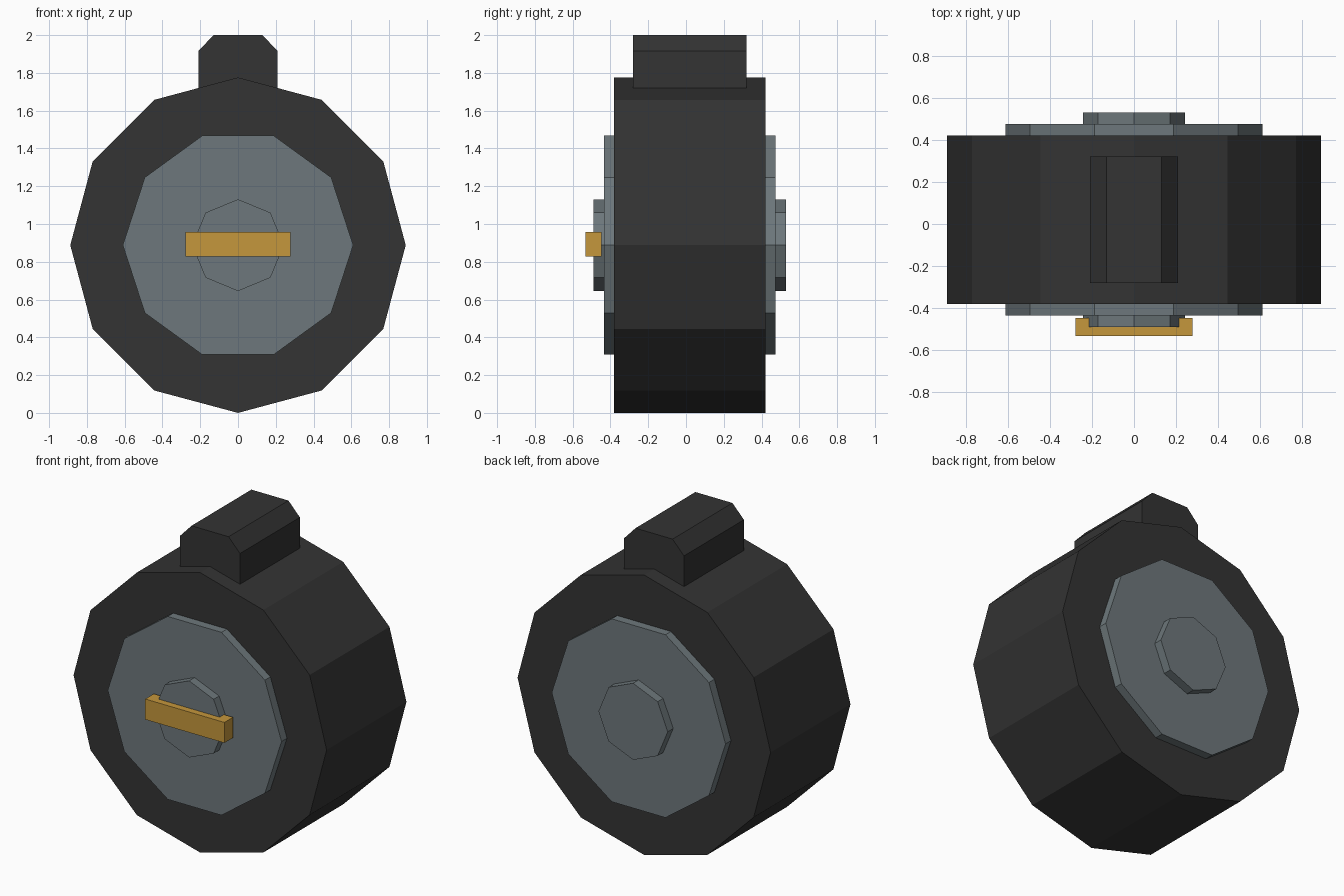
import bpy
import bmesh
from math import cos, sin, pi, radians

cube = bpy.data.objects.get("Cube")
if cube:
    bpy.data.objects.remove(cube, do_unlink=True)

AXLE_Z = 0.888   # height of the drum axis
MID_Y = 0.02     # middle of the drum's depth


def material(name, color):
    mat = bpy.data.materials.new(name)
    mat.use_nodes = True
    mat.diffuse_color = (*color, 1)
    mat.node_tree.nodes["Principled BSDF"].inputs["Base Color"].default_value = (*color, 1)
    return mat


charcoal = material("charcoal", (0.033, 0.033, 0.033))
steel_grey = material("steel grey", (0.155, 0.187, 0.2))
brass = material("brass", (0.56, 0.31, 0.045))


def extrude_profile(name, profile, y_front, y_back, mat):
    """Solid made by sweeping an (x, z) outline from front to back."""
    bm = bmesh.new()
    face = bm.faces.new([bm.verts.new((x, y_front, z)) for x, z in profile])
    result = bmesh.ops.extrude_face_region(bm, geom=[face])
    moved = [v for v in result["geom"] if isinstance(v, bmesh.types.BMVert)]
    bmesh.ops.translate(bm, verts=moved, vec=(0, y_back - y_front, 0))
    bmesh.ops.recalc_face_normals(bm, faces=bm.faces)
    mesh = bpy.data.meshes.new(name)
    bm.to_mesh(mesh)
    bm.free()
    mesh.materials.append(mat)
    obj = bpy.data.objects.new(name, mesh)
    bpy.context.collection.objects.link(obj)
    return obj


def disc(name, sides, radius, half_depth, mat, start=90):
    """Regular prism around the axle."""
    angles = [radians(start) + 2 * pi * i / sides for i in range(sides)]
    outline = [(radius * cos(a), AXLE_Z + radius * sin(a)) for a in angles]
    return extrude_profile(name, outline, MID_Y - half_depth, MID_Y + half_depth, mat)


# Drum with stepped discs showing on both faces
disc("drum", 12, 0.888, 0.4, charcoal)
disc("face_plate", 10, 0.61, 0.455, steel_grey, start=0)
disc("hub_cap", 8, 0.243, 0.51, steel_grey)

# Chamfered block on top of the drum
right_half = [(0.21, 1.66), (0.21, 1.915), (0.13, 2.0)]
left_half = [(-x, z) for x, z in reversed(right_half)]
extrude_profile("top_block", right_half + left_half, -0.28, 0.32, charcoal)

# Turning bar across the front hub
bar = [(-0.278, 0.828), (0.278, 0.828), (0.278, 0.958), (-0.278, 0.958)]
extrude_profile("turning_bar", bar, -0.533, -0.447, brass)
